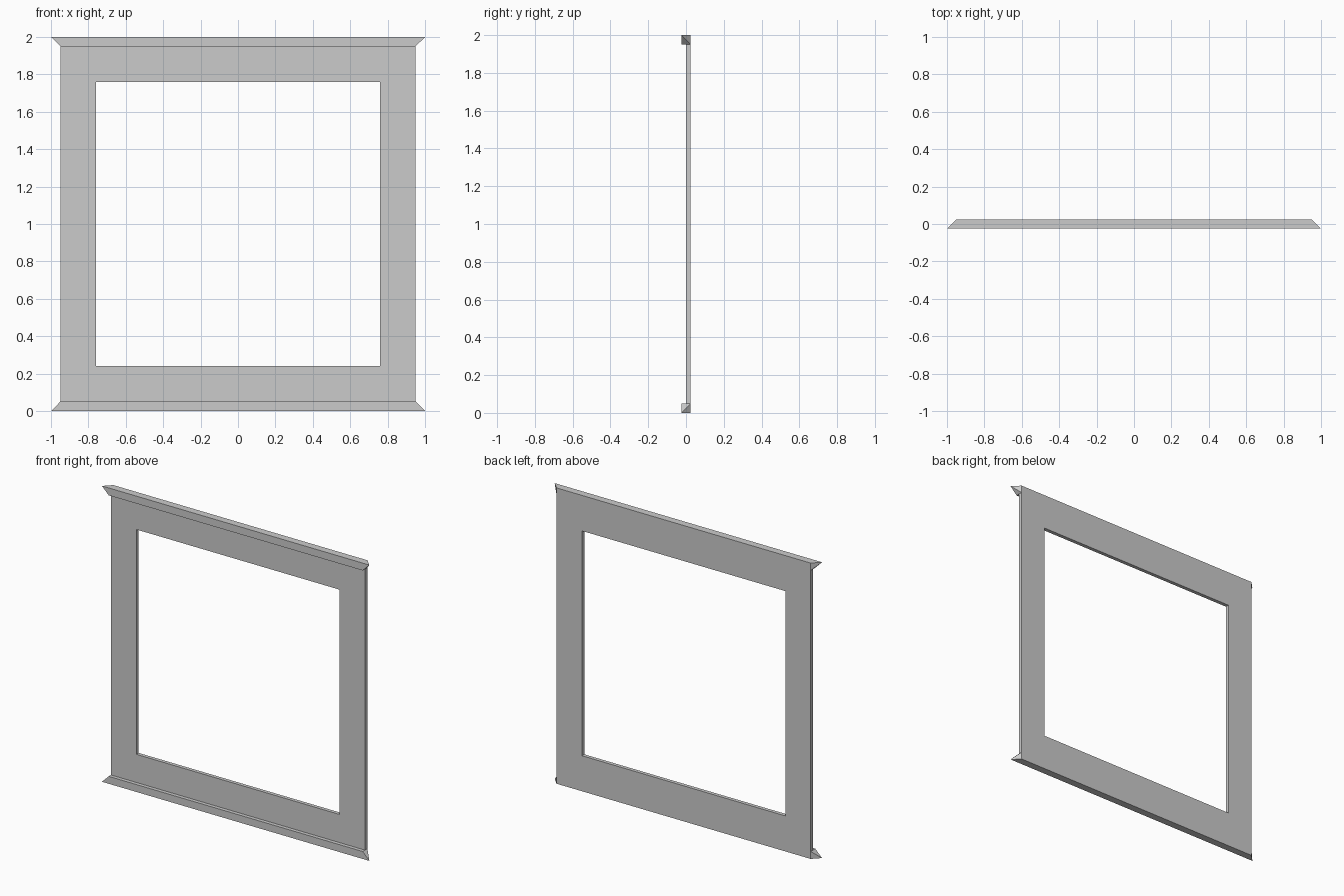
import bpy, bmesh

if "Cube" in bpy.data.objects:
    bpy.data.objects.remove(bpy.data.objects["Cube"])

T = 0.025          # half depth of the trim bars
BAR = 0.05         # trim bar height
H = 2.0            # overall height
X_IN, X_OUT = 0.95, 1.0   # panel half width, pointed trim tip

# Side profile (y, z): thin panel with a square trim bar at each end
profile = [(-T, 0), (T, 0), (T, BAR), (T, H - BAR), (T, H), (-T, H),
           (-T, H - BAR), (0, H - BAR), (0, BAR), (-T, BAR)]
TIPS = (0, 5)      # front outer corners run out to points

# Faces closing each end: faceted trim tips and the flat panel edge
caps = [(0, 1, 2), (0, 2, 8, 9), (2, 3, 7, 8), (3, 4, 5), (3, 5, 6, 7)]

bm = bmesh.new()
rings = []
for side in (-1, 1):
    rings.append([bm.verts.new((side * (X_OUT if i in TIPS else X_IN), y, z))
                  for i, (y, z) in enumerate(profile)])
left, right = rings
n = len(profile)
for i in range(n):
    j = (i + 1) % n
    bm.faces.new((left[i], left[j], right[j], right[i]))
for ring in rings:
    for cap in caps:
        bm.faces.new([ring[i] for i in cap])
bmesh.ops.recalc_face_normals(bm, faces=bm.faces)
mesh = bpy.data.meshes.new("window_frame")
bm.to_mesh(mesh)
bm.free()
frame = bpy.data.objects.new("window_frame", mesh)
bpy.context.collection.objects.link(frame)

# Square opening cut through the panel
bpy.ops.mesh.primitive_cube_add(size=1, location=(0, 0, H / 2))
cutter = bpy.context.object
cutter.name = "opening_cutter"
cutter.scale = (1.52, 0.4, 1.52)
cutter.hide_render = True

cut = frame.modifiers.new("opening", 'BOOLEAN')
cut.operation = 'DIFFERENCE'
cut.solver = 'EXACT'
cut.object = cutter
bpy.context.view_layer.objects.active = frame
bpy.ops.object.modifier_apply(modifier=cut.name)
bpy.data.objects.remove(cutter, do_unlink=True)
